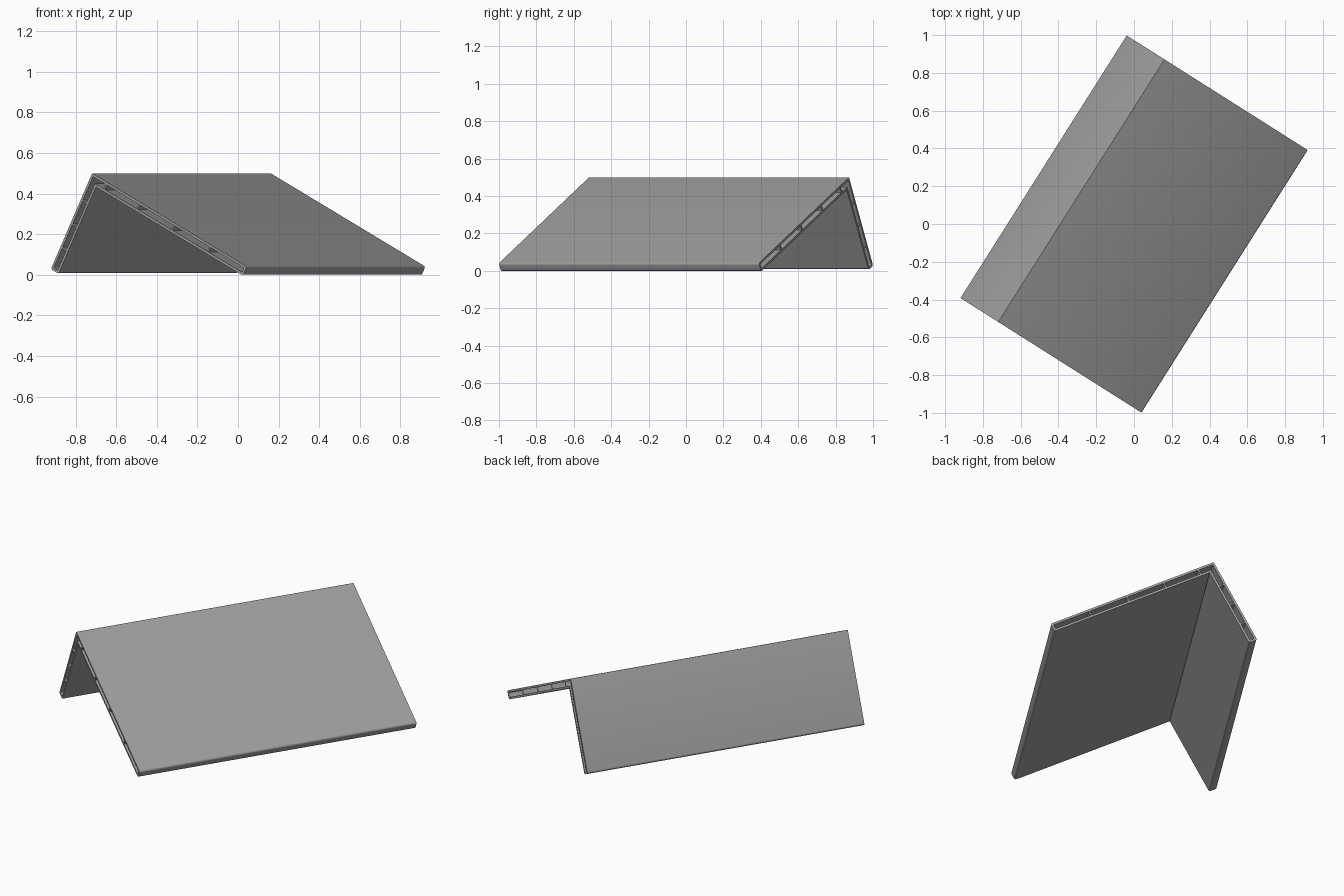
import bpy, bmesh, math
from mathutils import Matrix, Vector

if "Cube" in bpy.data.objects:
    bpy.data.objects.remove(bpy.data.objects["Cube"])

T, W, RIB = 0.05, 0.012, 0.008          # leg thickness, skin, web
LONG, SHORT = 1.012, 0.53               # leg lengths from the ridge
TILT = math.radians(27)
HALF = 0.8225                           # half of the extrusion length
C, S = math.cos(TILT), math.sin(TILT)


def place(a, b):
    """Leg coordinates (along long leg, along short leg) to (across, height)."""
    return Vector((-0.33 + a * C - b * S, 0.5 - a * S - b * C))


def rounded(corners):
    """Closed outline from (a, b, radius) corners."""
    out = []
    n = len(corners)
    for i, (a, b, r) in enumerate(corners):
        p = Vector((a, b))
        if r == 0:
            out.append(p)
            continue
        d0 = (Vector(corners[i - 1][:2]) - p).normalized()
        d1 = (Vector(corners[(i + 1) % n][:2]) - p).normalized()
        centre = p + (d0 + d1) * r
        for k in range(6):
            t = math.pi / 2 * k / 5
            out.append(centre - d1 * r * math.cos(t) - d0 * r * math.sin(t))
    return [place(*p) for p in out]


# outer L-shaped outline
loops = [rounded([(0, 0, 0.003), (LONG, 0, 0.012), (LONG, T, 0.012), (T, T, 0.003),
                  (T, SHORT, 0.012), (0, SHORT, 0.012)])]

# hollow cells between the webs
long_webs = [0.10, 0.315, 0.543, 0.777]
short_webs = [0.145, 0.275, 0.405]
h = RIB / 2
lo, hi = W, T - W
a1, b1 = long_webs[0] - h, short_webs[0] - h
loops.append(rounded([(lo, lo, 0), (a1, lo, 0), (a1, hi, 0), (hi, hi, 0), (hi, b1, 0), (lo, b1, 0)]))


def add_cells(webs, length, swap):
    for i, w in enumerate(webs):
        last = i == len(webs) - 1
        p0 = w + h
        p1 = length - W if last else webs[i + 1] - h
        r = 0.007 if last else 0
        cell = [(p0, lo, 0), (p1, lo, r), (p1, hi, r), (p0, hi, 0)]
        if swap:
            cell = [(b, a, q) for a, b, q in cell]
        loops.append(rounded(cell))


add_cells(long_webs, LONG, False)
add_cells(short_webs, SHORT, True)

# filled, extruded profile turned into a mesh
curve = bpy.data.curves.new("profile", 'CURVE')
curve.dimensions = '2D'
curve.fill_mode = 'BOTH'
curve.extrude = HALF
for loop in loops:
    sp = curve.splines.new('POLY')
    sp.points.add(len(loop) - 1)
    for pt, co in zip(sp.points, loop):
        pt.co = (co.x, co.y, 0, 1)
    sp.use_cyclic_u = True
helper = bpy.data.objects.new("profile_helper", curve)
bpy.context.collection.objects.link(helper)
dg = bpy.context.evaluated_depsgraph_get()
mesh = bpy.data.meshes.new_from_object(helper.evaluated_get(dg))
bpy.data.objects.remove(helper)

# stand the profile up and turn it to the diagonal direction
ux, uy = 0.845, -0.535
turn = Matrix(((ux, 0, uy, 0), (uy, 0, -ux, 0), (0, 1, 0, 0), (0, 0, 0, 1)))
bm = bmesh.new()
bm.from_mesh(mesh)
bmesh.ops.transform(bm, matrix=turn, verts=bm.verts)
bmesh.ops.remove_doubles(bm, verts=bm.verts, dist=0.0001)
bmesh.ops.recalc_face_normals(bm, faces=bm.faces)
low = min(v.co.z for v in bm.verts)
bmesh.ops.translate(bm, vec=(0, 0, -low), verts=bm.verts)
bm.to_mesh(mesh)
bm.free()

grey = bpy.data.materials.new("grey plastic")
grey.diffuse_color = (0.35, 0.35, 0.35, 1)
grey.use_nodes = True
grey.node_tree.nodes["Principled BSDF"].inputs["Base Color"].default_value = grey.diffuse_color
mesh.materials.clear()
mesh.materials.append(grey)
panel = bpy.data.objects.new("hollow_corner_profile", mesh)
bpy.context.collection.objects.link(panel)
bpy.context.view_layer.objects.active = panel
panel.select_set(True)
bpy.ops.object.shade_smooth_by_angle(angle=math.radians(30))
